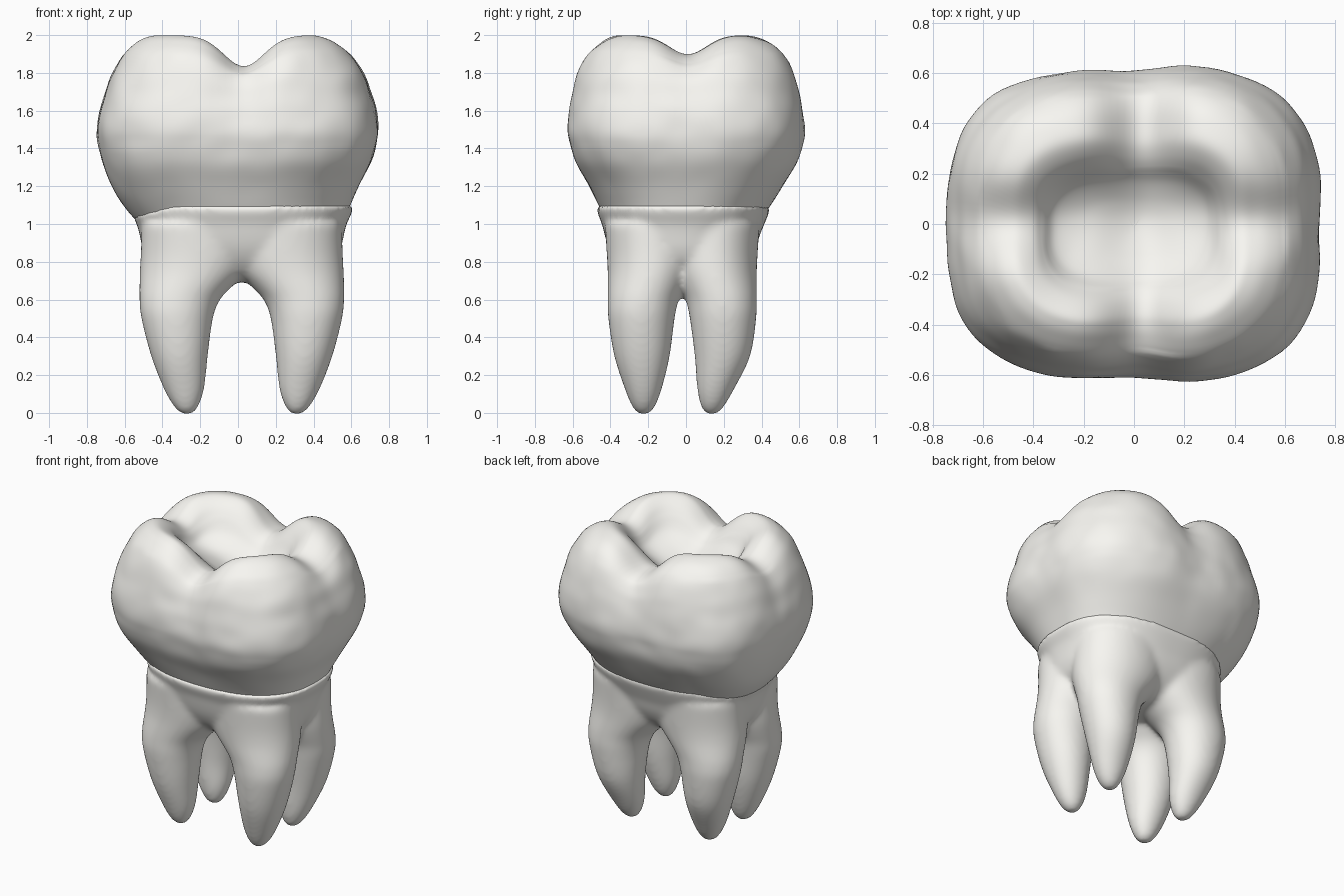
import bpy, bmesh, math
from mathutils import Vector, noise

if "Cube" in bpy.data.objects:
    bpy.data.objects.remove(bpy.data.objects["Cube"])


def superellipse(a, n):
    """Point on a unit rounded rectangle at angle a."""
    c, s = math.cos(a), math.sin(a)
    r = (abs(c) ** n + abs(s) ** n) ** (-1 / n)
    return r * c, r * s


def resample(keys, steps):
    """Smooth Catmull-Rom interpolation through the key tuples."""
    out = []
    for i in range(len(keys) - 1):
        p = [keys[max(0, min(len(keys) - 1, i + k))] for k in (-1, 0, 1, 2)]
        for j in range(steps):
            t = j / steps
            out.append([0.5 * (2 * b + (c - a) * t + (2 * a - 5 * b + 4 * c - d) * t * t
                               + (3 * b - a - 3 * c + d) * t ** 3)
                        for a, b, c, d in zip(*p)])
    return out + [list(keys[-1])]


def loft(bm, keys, power, seg=48, steps=4, flip=(1, 1), shape=None):
    """Loft (z, cx, cy, rx, ry) sections into a closed skin; power(z) sets squareness."""
    rings = []
    for z, cx, cy, rx, ry in resample(keys, steps):
        ring = []
        for i in range(seg):
            u, v = superellipse(2 * math.pi * i / seg, power(z))
            p = Vector((flip[0] * cx + u * rx, flip[1] * cy + v * ry, z))
            ring.append(bm.verts.new(shape(p) if shape else p))
        rings.append(ring)
    faces = [bm.faces.new(rings[0]), bm.faces.new(rings[-1])]
    for a, b in zip(rings, rings[1:]):
        for i in range(seg):
            j = (i + 1) % seg
            faces.append(bm.faces.new((a[i], a[j], b[j], b[i])))
    bmesh.ops.recalc_face_normals(bm, faces=faces)


ivory = bpy.data.materials.new("ivory")
ivory.diffuse_color = (0.94, 0.93, 0.89, 1)
ivory.use_nodes = True
ivory.node_tree.nodes["Principled BSDF"].inputs["Base Color"].default_value = ivory.diffuse_color


def make_object(name, bm):
    me = bpy.data.meshes.new(name)
    bm.to_mesh(me)
    bm.free()
    me.shade_smooth()
    me.materials.append(ivory)
    ob = bpy.data.objects.new(name, me)
    bpy.context.collection.objects.link(ob)
    return ob


# Crown: bulging wall, four cusps, basin on top
def crown_shape(p):
    gx = math.exp(-((p.x - 0.03) / 0.15) ** 2)   # front and back grooves
    gy = math.exp(-((p.y - 0.01) / 0.14) ** 2)   # side grooves
    t = max(0, min(1, (p.z - 1.45) / 0.55))
    out = min(1, max(0, (p.z - 1.1) / 0.35))
    q = p.copy()
    q.z -= (0.165 * gx + 0.10 * gy) * t * t
    q.y *= 1 - gx * (0.025 * out + 0.05 * t)
    q.y *= 1 - 0.03 * out / (1 + math.exp(p.x / 0.06))   # left half is narrower
    q.x *= 1 - gy * 0.015 * t
    # neckline dips at the left end
    q.z -= 0.05 * (1 - out) * max(0, -p.x - 0.35) / 0.2
    b = noise.noise(p * 3.5) * 0.012 + noise.noise(p * 8) * 0.005
    d = Vector((p.x, p.y, 0))
    if d.length > 0.01:
        q += d.normalized() * b * out * (1 - 0.5 * t)
    q.z += b * t * (1.3 if p.z < 1.9 else 0.4)
    return q


crown_keys = [(1.07, .02, -.01, .562, .438), (1.2, 0, 0, .64, .518), (1.32, 0, 0, .702, .59),
              (1.42, 0, 0, .733, .624), (1.5, 0, 0, .742, .64), (1.6, 0, 0, .732, .633),
              (1.7, 0, 0, .705, .613), (1.8, 0, 0, .672, .588), (1.9, -.005, 0, .615, .545),
              (1.96, -.01, 0, .555, .487), (1.99, -.015, -.01, .50, .43),
              (1.997, -.015, -.02, .45, .375), (1.965, -.01, -.02, .395, .315),
              (1.91, -.01, -.02, .355, .26), (1.84, -.01, -.02, .31, .205),
              (1.80, 0, -.02, .23, .14), (1.785, 0, -.02, .12, .08), (1.78, 0, -.02, .01, .008)]
bm = bmesh.new()
loft(bm, crown_keys, lambda z: 2.45 + 0.45 * min(1, max(0, (z - 1.1) / 0.3)),
     seg=128, steps=5, shape=crown_shape)
crown = make_object("crown", bm)

# Roots: neck trunk with a collar lip, four tapering legs
trunk_keys = [(0.69, .02, -.02, .18, .14), (0.70, .02, -.02, .31, .23), (0.74, .02, -.02, .43, .30),
              (0.80, .02, -.02, .495, .352), (0.87, .02, -.02, .525, .388),
              (0.94, .02, -.02, .54, .41), (1.0, .02, -.015, .555, .43),
              (1.06, .025, -.015, .578, .454), (1.1, .025, -.015, .588, .462)]


def neck_shape(p):
    q = p.copy()
    if p.z > 1.0:
        q.z -= 0.05 * (p.z - 1.0) / 0.095 * max(0, -p.x - 0.35) / 0.2
    return q


# z, outer x, inner x, outer y, inner y of one leg
leg = [(-.01, .305, .275, .195, .165), (.02, .35, .237, .235, .128), (.12, .41, .20, .287, .095),
       (.3, .48, .18, .36, .066), (.5, .532, .153, .392, .04), (.6, .542, .115, .395, .018),
       (.67, .542, .05, .395, -.02), (.75, .54, -.03, .395, -.06), (.85, .535, -.08, .40, -.08),
       (1.0, .53, -.08, .41, -.08)]
bm = bmesh.new()
loft(bm, trunk_keys, lambda z: 2.45, seg=96, shape=neck_shape)
for sx in (-1, 1):
    for sy in (-1, 1):
        # tips lean slightly to the front
        keys = [(z, (a + b) / 2 + sx * .02,
                 (c + d) / 2 - sy * (.02 + .025 * max(0, 1 - z / .3)), (a - b) / 2, (c - d) / 2)
                for z, a, b, c, d in leg]
        loft(bm, keys, lambda z: 2.05, flip=(sx, sy))
roots = make_object("roots", bm)
fuse = roots.modifiers.new("fuse", 'REMESH')
fuse.mode = 'VOXEL'
fuse.voxel_size = 0.014
fuse.use_smooth_shade = True
soft = roots.modifiers.new("soften", 'SMOOTH')
soft.factor = 0.5
soft.iterations = 20
